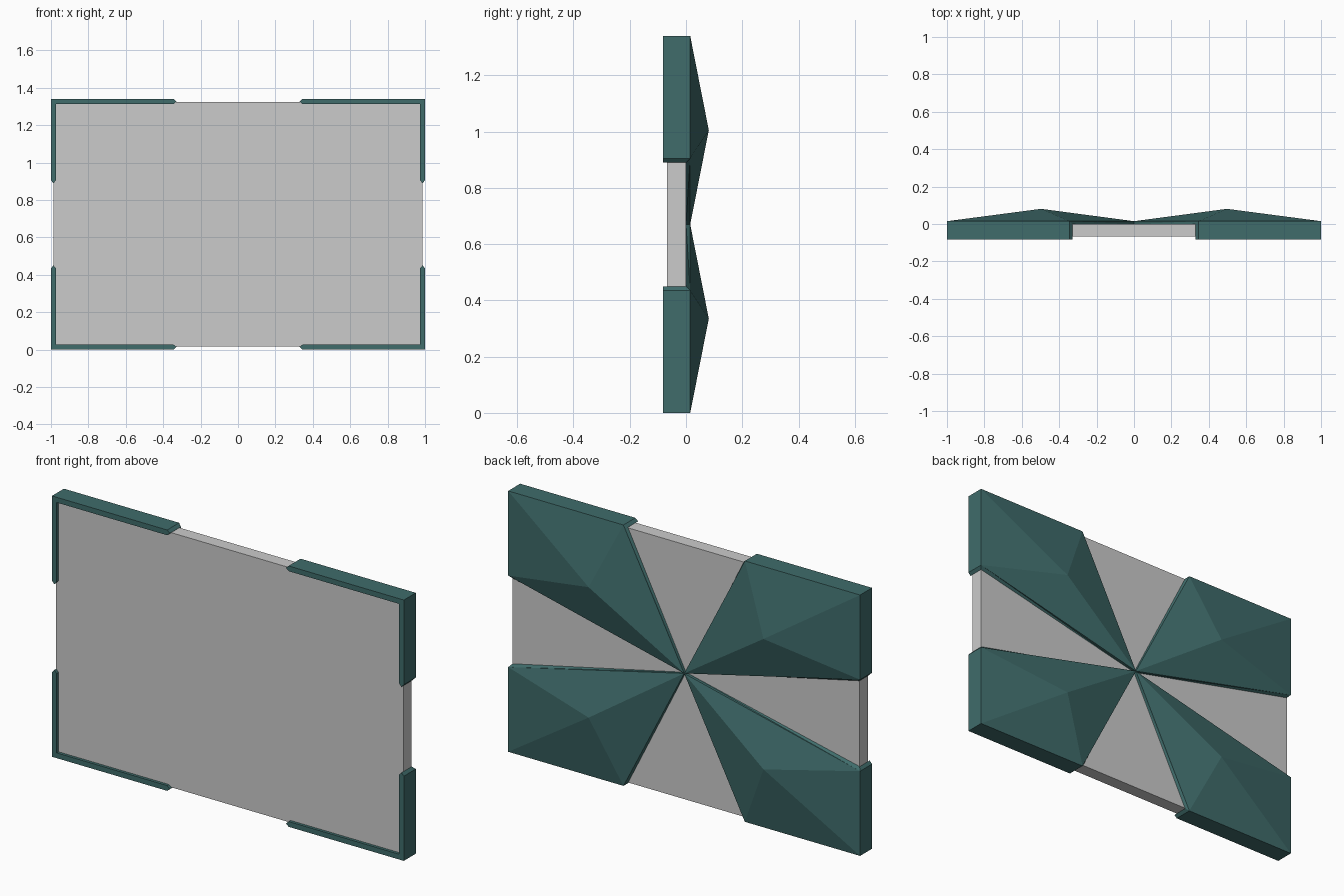
import bpy, bmesh

if "Cube" in bpy.data.objects:
    bpy.data.objects.remove(bpy.data.objects["Cube"])

H = 0.67            # half height
FRONT, SEAT, LIP, PEAK = -0.082, 0.0, 0.015, 0.081


def add_mesh(name, bm):
    bmesh.ops.recalc_face_normals(bm, faces=bm.faces)
    me = bpy.data.meshes.new(name)
    bm.to_mesh(me)
    bm.free()
    ob = bpy.data.objects.new(name, me)
    ob.location.z = H
    bpy.context.collection.objects.link(ob)
    return ob


# Flat panel
bm = bmesh.new()
bmesh.ops.create_cube(bm, size=1)
for v in bm.verts:
    v.co = (v.co.x * 1.974, v.co.y * 0.067 - 0.0335, v.co.z * 1.308)
add_mesh("panel", bm)

# Corner cap: L-shaped rim with pointed ends, plus a faceted back cover
T = 0.027
rim = [(0.345, H), (1, H), (1, 0.235), (1 - T / 2, 0.22),
       (1 - T, 0.235), (1 - T, H - T), (0.345, H - T), (0.33, H - T / 2)]
bm = bmesh.new()


def ring(points, y):
    return [bm.verts.new((x, y, z)) for x, z in points]


front = ring(rim, FRONT)
seat = ring(rim, SEAT)
center_low, center = ring([(0, 0)], SEAT)[0], ring([(0, 0)], LIP)[0]
lip = ring(rim[:3], LIP)
peak = ring([(0.497, 0.335)], PEAK)[0]

# Rim front and walls
bm.faces.new((front[0], front[1], front[5], front[6]))
bm.faces.new((front[1], front[2], front[4], front[5]))
bm.faces.new((front[2], front[3], front[4]))
bm.faces.new((front[6], front[7], front[0]))
for i in range(8):
    j = (i + 1) % 8
    bm.faces.new((front[i], front[j], seat[j], seat[i]))

# Cover underside, edge strips and pyramid back
bm.faces.new((center_low, seat[3], seat[4], seat[5], seat[6], seat[7]))
for i in range(2):
    bm.faces.new((seat[i], seat[i + 1], lip[i + 1], lip[i]))
for tip, corner, top in ((seat[7], seat[0], lip[0]), (seat[3], seat[2], lip[2])):
    bm.faces.new((tip, corner, top))
    bm.faces.new((center_low, tip, top))
    bm.faces.new((center_low, top, center))
base = [center] + lip
for i in range(4):
    bm.faces.new((base[i], base[(i + 1) % 4], peak))

caps = add_mesh("corner_caps", bm)
mirror = caps.modifiers.new("four_corners", "MIRROR")
mirror.use_axis = (True, False, True)
mirror.use_mirror_merge = False

mat = bpy.data.materials.new("teal")
mat.diffuse_color = (0.05, 0.15, 0.147, 1)
mat.use_nodes = True
mat.node_tree.nodes["Principled BSDF"].inputs["Base Color"].default_value = mat.diffuse_color
caps.data.materials.append(mat)
